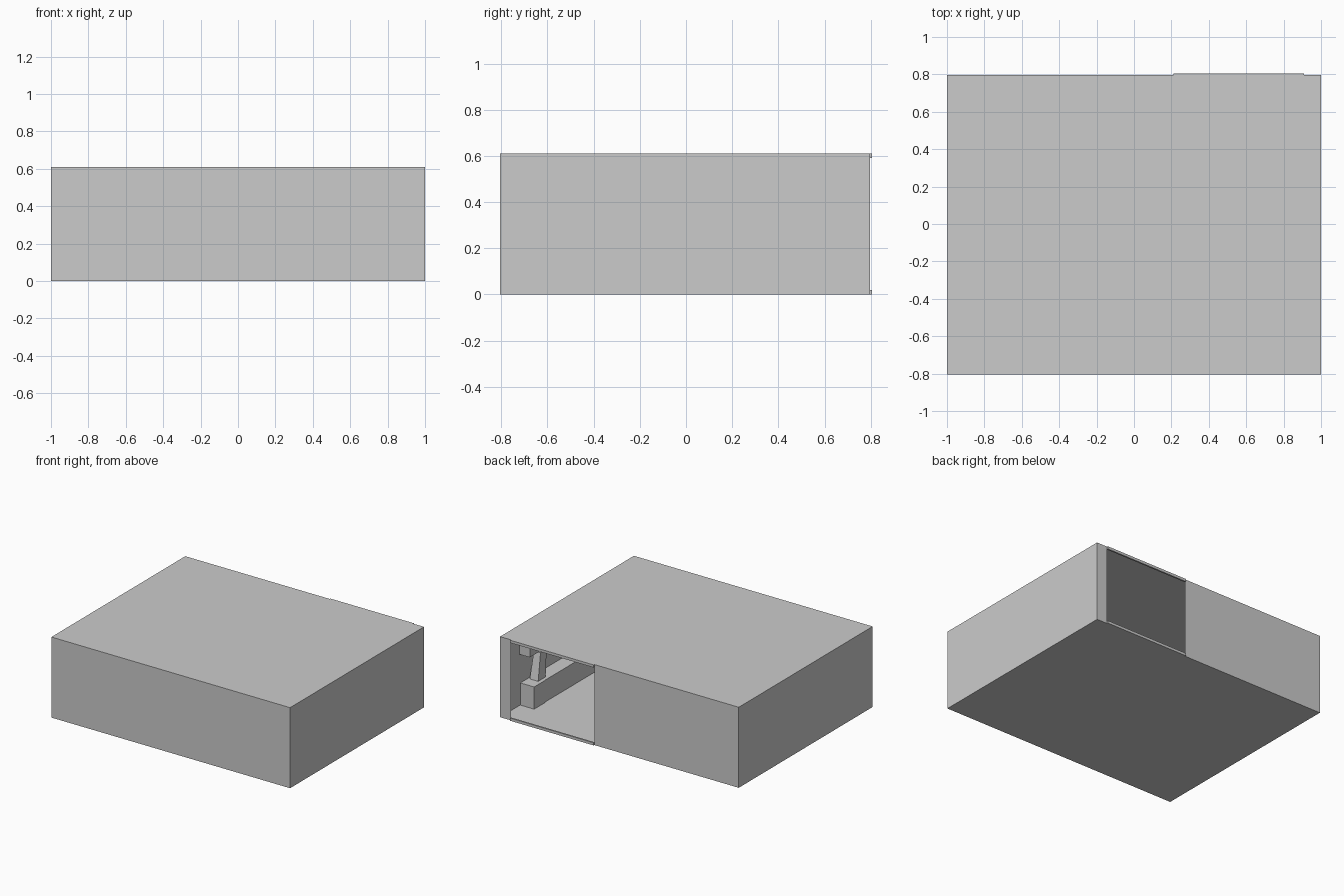
import bpy, bmesh

if "Cube" in bpy.data.objects:
    bpy.data.objects.remove(bpy.data.objects["Cube"])

Y0, Y1 = -0.805, 0.797      # front and back walls
TOP, LIP = 0.61, 0.60       # roof height and its thin edge
OPEN0, OPEN1 = 0.21, 0.91   # rear opening in x


def finish(name, bm):
    mesh = bpy.data.meshes.new(name)
    bm.to_mesh(mesh)
    bm.free()
    ob = bpy.data.objects.new(name, mesh)
    bpy.context.collection.objects.link(ob)
    return ob


def box(name, x, y, z, top_shift=0.0, top_scale=1.0):
    """Box from ranges; the top can be shifted in y and narrowed."""
    bm = bmesh.new()
    bmesh.ops.create_cube(bm, size=1)
    for v in bm.verts:
        s, t = (top_scale, top_shift) if v.co.z > 0 else (1, 0)
        v.co = ((x[0] + x[1]) / 2 + v.co.x * (x[1] - x[0]) * s,
                (y[0] + y[1]) / 2 + v.co.y * (y[1] - y[0]) * s + t,
                (z[0] + z[1]) / 2 + v.co.z * (z[1] - z[0]))
    return finish(name, bm)


# Thin room shell: wall outline left open across the rear doorway
outline = [(OPEN0, Y1), (-1, Y1), (-1, Y0), (1, Y0), (1, Y1), (OPEN1, Y1)]
bm = bmesh.new()
rings = [[bm.verts.new((x, y, z)) for x, y in outline] for z in (0, LIP, TOP)]
for low, high in zip(rings, rings[1:]):
    for i in range(len(outline) - 1):
        bm.faces.new((low[i], low[i + 1], high[i + 1], high[i]))
bm.faces.new(rings[0][::-1])
bm.faces.new(rings[-1])
bm.normal_update()
finish("room_shell", bm)

# Sill and header of the opening
for name, z in (("opening_sill", (0, 0.02)), ("opening_header", (0.59, TOP))):
    box(name, (OPEN0, OPEN1), (0.793, 0.805), z)

# Fittings along the right wall
box("counter_end", (0.88, 0.995), (0.43, 0.56), (0.002, 0.17))
box("counter", (0.885, 0.995), (-0.795, 0.43), (0.002, 0.168))
box("upper_cabinet", (0.91, 0.995), (0.34, 0.57), (0.39, 0.598))
box("counter_appliance", (0.91, 0.98), (0.38, 0.47), (0.17, 0.37), -0.03, 0.8)
